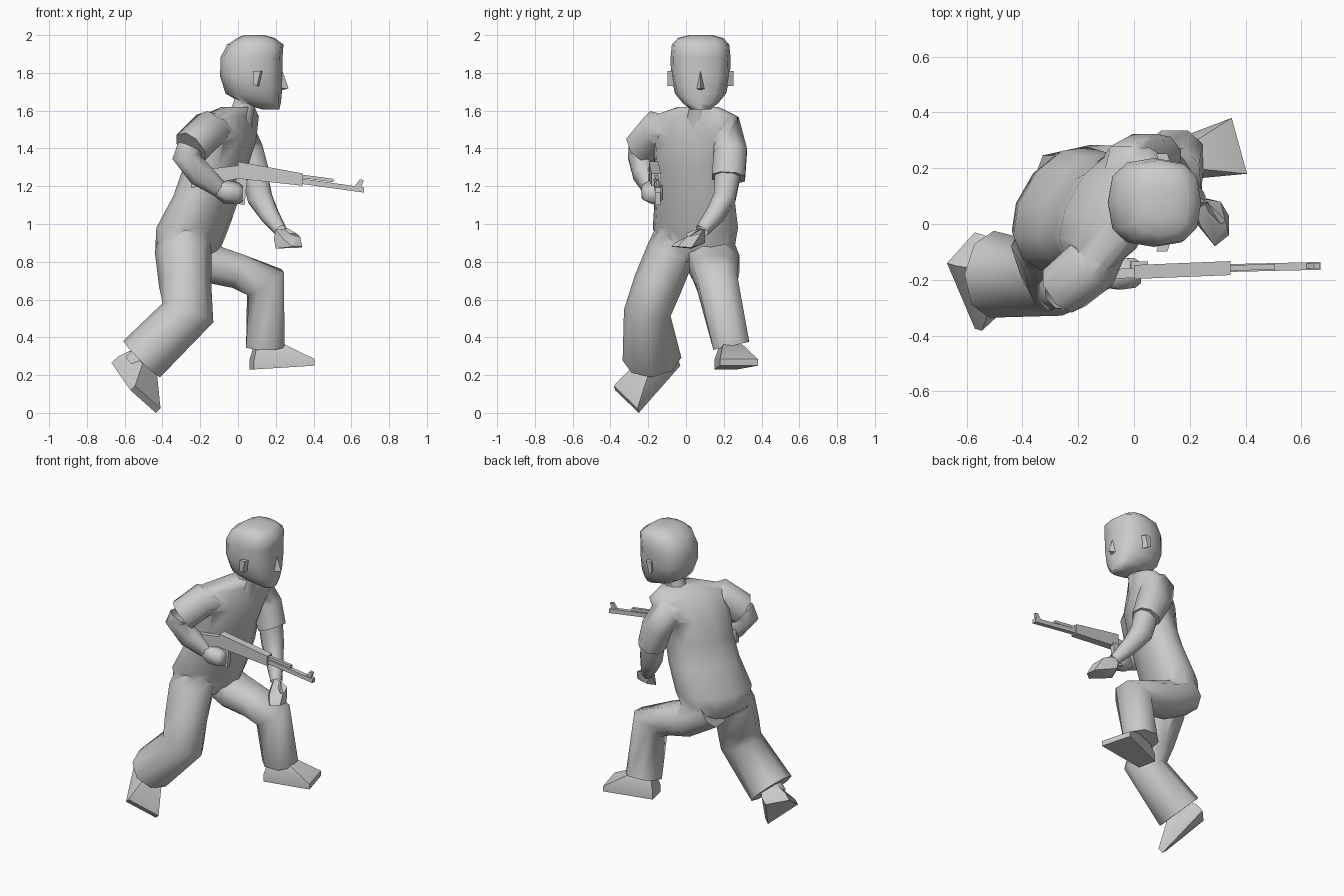
import bpy, bmesh, math
from mathutils import Vector as V

if "Cube" in bpy.data.objects:
    bpy.data.objects.remove(bpy.data.objects["Cube"])


def smooth(ob, angle):
    bpy.ops.object.select_all(action='DESELECT')
    ob.select_set(True)
    bpy.context.view_layer.objects.active = ob
    bpy.ops.object.shade_smooth_by_angle(angle=math.radians(angle))
    return ob


def finish(name, bm, angle=42):
    bmesh.ops.recalc_face_normals(bm, faces=bm.faces)
    me = bpy.data.meshes.new(name)
    bm.to_mesh(me)
    bm.free()
    ob = bpy.data.objects.new(name, me)
    bpy.context.collection.objects.link(ob)
    return smooth(ob, angle)


def loft(name, rings, side=(0, 1, 0), n=8, axes=None, power=0.85, phase=.5, caps=(1, 1)):
    """Skin through rings (x, y, z, half width, half depth); rings follow the path unless axes are fixed."""
    bm = bmesh.new()
    pts = [V(r[:3]) for r in rings]
    loops = []
    for i, r in enumerate(rings):
        if axes:
            u, v = V(axes[0]), V(axes[1])
        else:
            t = V((0, 0, 0))
            if i > 0:
                t += (pts[i] - pts[i - 1]).normalized()
            if i < len(pts) - 1:
                t += (pts[i + 1] - pts[i]).normalized()
            t.normalize()
            u = V(side)
            u = (u - t * u.dot(t)).normalized()
            v = t.cross(u)
        loop = []
        for k in range(n):
            a = 2 * math.pi * (k + phase) / n
            c, s = math.cos(a), math.sin(a)
            c = math.copysign(abs(c) ** power, c) * 1.04
            s = math.copysign(abs(s) ** power, s) * 1.04
            loop.append(bm.verts.new(pts[i] + u * c * r[3] + v * s * r[4]))
        loops.append(loop)
    for a, b in zip(loops, loops[1:]):
        for k in range(n):
            bm.faces.new((a[k], a[(k + 1) % n], b[(k + 1) % n], b[k]))
    if caps[0]:
        bm.faces.new(loops[0])
    if caps[1]:
        bm.faces.new(loops[-1])
    return finish(name, bm, 72)


def hull(name, pts, angle=35):
    bm = bmesh.new()
    vs = [bm.verts.new(p) for p in pts]
    res = bmesh.ops.convex_hull(bm, input=vs)
    bmesh.ops.delete(bm, geom=list({g for g in res['geom_interior'] if isinstance(g, bmesh.types.BMVert)}),
                     context='VERTS')
    return finish(name, bm, angle)


def merge(base, others):
    """Union the others into base, so no surfaces stay inside."""
    for o in others:
        m = base.modifiers.new("union", 'BOOLEAN')
        m.operation, m.solver, m.object = 'UNION', 'EXACT', o
        bpy.context.view_layer.objects.active = base
        bpy.ops.object.modifier_apply(modifier=m.name)
        bpy.data.objects.remove(o)
    smooth(base, 72)


def bar(name, p, q, w, h, h2=None):
    """Box beam from p to q, width w in y, height h tapering to h2."""
    pts = [(e[0], e[1] + sy * w / 2, e[2] + sz * hh / 2)
           for e, hh in ((p, h), (q, h2 or h)) for sy in (-1, 1) for sz in (-1, 1)]
    return hull(name, pts)


def foot(name, heel_a, heel_b, toe_a, toe_b, up, instep):
    up = V(up).normalized()
    ha, hb, ta, tb = map(V, (heel_a, heel_b, toe_a, toe_b))
    pts = [ha, hb, ta, tb, ta + up * .035, tb + up * .035, ha + up * .05, hb + up * .05]
    for f in (0.06, 0.54):
        a, b = ha.lerp(ta, f), hb.lerp(tb, f)
        pts += [a.lerp(b, .18) + up * instep, a.lerp(b, .82) + up * instep]
    return hull(name, pts, 50)


# torso, turned towards the right-hand side
body = loft("clothed_body", [(-.24, .06, .80, .12, .08), (-.265, .055, .87, .205, .145), (-.24, .05, .98, .23, .16),
                             (-.165, .045, 1.15, .215, .145), (-.12, .035, 1.3, .205, .14),
                             (-.085, .045, 1.45, .23, .145), (-.045, .045, 1.57, .245, .095), (0, .065, 1.62, .11, .07)],
            n=12, axes=((.5, .87, 0), (.87, -.5, 0)), power=.92)
neck = loft("neck", [(0, .07, 1.52, .075, .075), (.03, .075, 1.62, .06, .06), (.07, .077, 1.75, .065, .065)])

# head
HY = .077
head = loft("head", [(.175, HY, 1.605, .05, .042), (.125, HY, 1.64, .09, .098), (.083, HY, 1.69, .13, .143),
                     (.07, HY, 1.78, .15, .158), (.071, HY, 1.88, .153, .158), (.092, HY, 1.95, .146, .143),
                     (.095, HY, 1.985, .115, .095), (.085, HY, 2.0, .06, .05)],
            n=12, axes=((0, 1, 0), (1, 0, 0)), power=.75, phase=0)
hull("nose", [(.228, HY, 1.83), (.268, HY, 1.718), (.2, HY, 1.70), (.2, HY - .035, 1.715), (.2, HY + .035, 1.715)], 70)
for s, nm in ((-1, "right_ear"), (1, "left_ear")):
    hull(nm, [(x + o, HY + s * y, z) for x, z in ((.085, 1.74), (.105, 1.73), (.125, 1.81), (.085, 1.81))
              for y, o in ((.13, .01), (.175, -.005))])

# right leg, stretched back
leg_r = loft("right_trouser_leg", [(-.275, -.04, .97, .11, .12), (-.29, -.08, .85, .125, .145),
                                   (-.28, -.15, .68, .125, .133), (-.265, -.205, .53, .12, .138),
                                   (-.51, -.18, .285, .15, .132)], power=1.05, phase=0)
foot("right_shoe", (-.67, -.14, .265), (-.57, -.03, .25), (-.57, -.375, .12), (-.435, -.25, .0),
     (.05, -.015, .047), .125)
loft("right_ankle", [(-.5, -.18, .3, .07, .07), (-.535, -.17, .255, .075, .075)], caps=(0, 0))

# left leg, knee raised
leg_l = loft("left_trouser_leg", [(-.29, .13, .88, .12, .11), (-.13, .15, .785, .137, .105), (0, .155, .75, .125, .095),
                                  (.145, .165, .69, .11, .115), (.145, .24, .355, .1, .105)])
foot("left_shoe", (.06, .27, .23), (.085, .15, .23), (.35, .38, .25), (.405, .18, .25), (0, 0, 1), .12)

# right arm, bent back and holding the weapon
slv_r = loft("right_sleeve", [(-.07, -.05, 1.5, .06, .06), (-.155, -.15, 1.5, .1, .098), (-.25, -.23, 1.405, .095, .095)],
             side=(.6, -.7, .2))
loft("right_arm", [(-.255, -.235, 1.4, .07, .07), (-.275, -.245, 1.355, .065, .075), (-.2, -.225, 1.265, .055, .07),
                   (-.1, -.19, 1.185, .038, .045)], caps=(0, 0))
loft("right_hand", [(-.12, -.195, 1.195, .035, .04), (-.06, -.18, 1.17, .06, .06), (.0, -.175, 1.16, .058, .055),
                    (.025, -.175, 1.16, .04, .04)], n=6)

# left arm, hanging forward
slv_l = loft("left_sleeve", [(-.06, .11, 1.52, .06, .06), (-.015, .21, 1.495, .09, .1), (.04, .235, 1.38, .09, .1),
                             (.095, .225, 1.245, .09, .08)])
loft("left_arm", [(.09, .22, 1.26, .07, .07), (.115, .205, 1.14, .06, .068), (.165, .155, 1.05, .05, .052),
                  (.225, .085, .965, .036, .034)], caps=(0, 0))
hull("left_hand", [(.2, .1, .97), (.25, .09, .975), (.19, .07, .92), (.2, .03, .87), (.34, .03, .875), (.31, .08, .95),
                   (.33, 0, .93), (.22, .1, .9), (.29, -.08, .88), (.34, -.04, .88), (.29, -.06, .9), (.24, -.01, .92)])
hull("left_thumb", [(.22, .09, .95), (.26, .08, .98), (.31, .0, .95), (.33, .01, .93), (.29, .04, .91)])

# one skin for clothes, one for head and neck
merge(body, [leg_r, leg_l, slv_r, slv_l])
merge(head, [neck])

# rifle
bar("rifle_stock", (-.25, -.19, 1.235), (.0, -.175, 1.275), .035, .09, .07)
bar("rifle_body", (.0, -.172, 1.285), (.345, -.158, 1.235), .05, .09, .065)
bar("rifle_barrel", (.33, -.158, 1.227), (.668, -.15, 1.18), .028, .028)
bar("rifle_gas_tube", (.34, -.158, 1.252), (.505, -.153, 1.23), .02, .018)
hull("rifle_front_sight", [(x, y, z) for y in (-.16, -.142)
                           for x, z in ((.61, 1.19), (.65, 1.185), (.665, 1.232), (.645, 1.237))])
hull("rifle_magazine", [(x, y, z) for y in (-.165, -.135)
                        for x, z in ((-.01, 1.25), (.05, 1.25), (.035, 1.1), (-.02, 1.11))])
